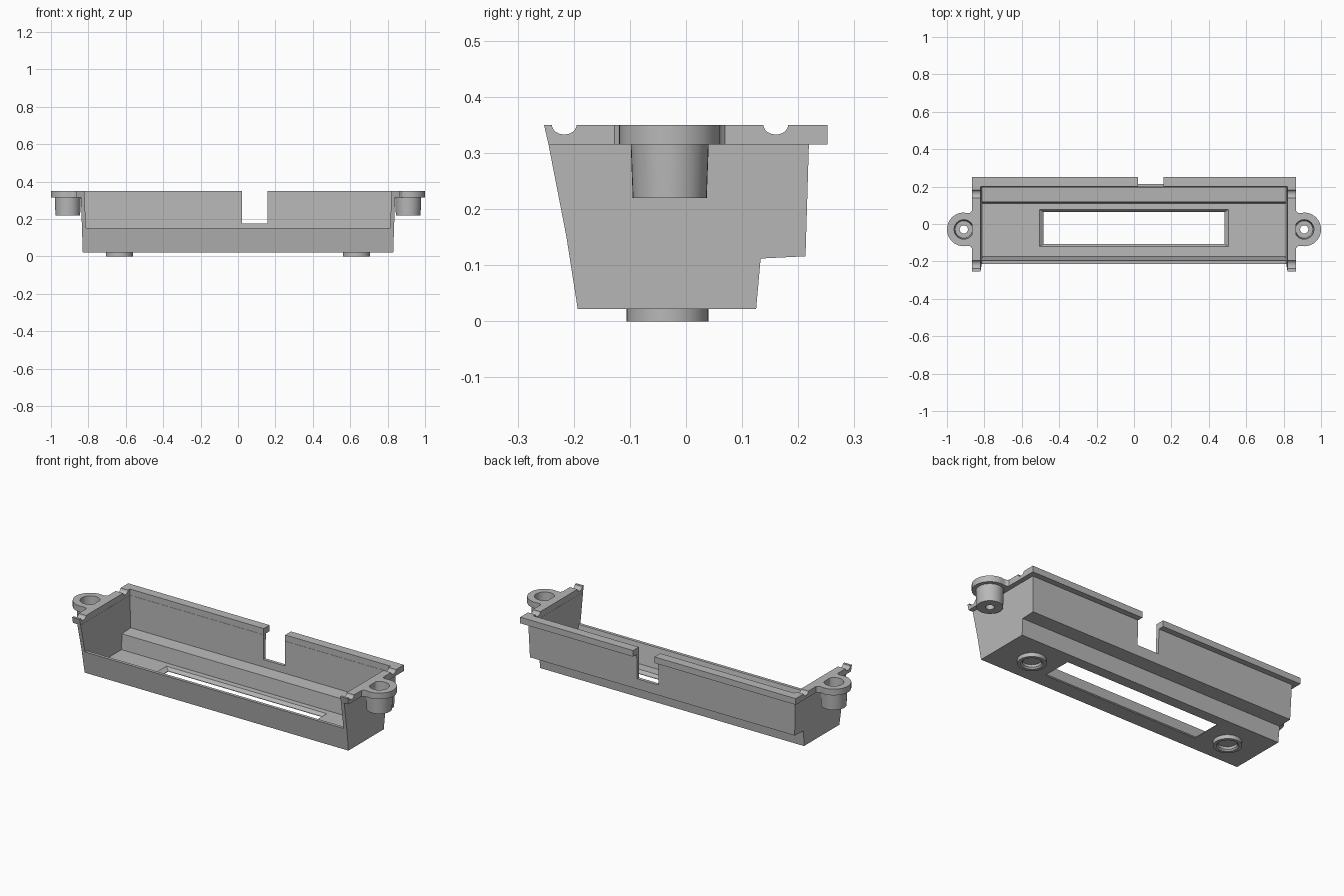
import bpy, bmesh, math

if "Cube" in bpy.data.objects:
    bpy.data.objects.remove(bpy.data.objects["Cube"])

grey = bpy.data.materials.new("plain grey plastic")
grey.diffuse_color = (0.48, 0.48, 0.48, 1)
grey.use_nodes = True
grey.node_tree.nodes["Principled BSDF"].inputs["Base Color"].default_value = grey.diffuse_color


def loft(name, rings):
    """Solid from stacked rings of points, capped at both ends."""
    bm = bmesh.new()
    vs = [[bm.verts.new(p) for p in r] for r in rings]
    n = len(rings[0])
    for a, b in zip(vs, vs[1:]):
        for i in range(n):
            j = (i + 1) % n
            bm.faces.new((a[i], a[j], b[j], b[i]))
    bm.faces.new(vs[0])
    bm.faces.new(vs[-1])
    return finish(name, bm)


def finish(name, bm):
    bmesh.ops.recalc_face_normals(bm, faces=bm.faces[:])
    me = bpy.data.meshes.new(name)
    bm.to_mesh(me)
    bm.free()
    ob = bpy.data.objects.new(name, me)
    bpy.context.collection.objects.link(ob)
    me.materials.append(grey)
    return ob


def prism_x(name, prof, x0, x1):
    """Extrude a (y, z) profile between two x positions given as functions of z."""
    return loft(name, [[(f(z), y, z) for y, z in prof] for f in (x0, x1)])


def box(name, x0, x1, y0, y1, z0, z1):
    return loft(name, [[(x0, y0, z), (x1, y0, z), (x1, y1, z), (x0, y1, z)] for z in (z0, z1)])


def circle(cx, cy, r, z, n=40):
    return [(cx + r * math.cos(2 * math.pi * i / n), cy + r * math.sin(2 * math.pi * i / n), z)
            for i in range(n)]


def turned(name, cx, cy, steps):
    return loft(name, [circle(cx, cy, r, z) for r, z in steps])


def boolean(ob, other, op='DIFFERENCE'):
    m = ob.modifiers.new("bool", 'BOOLEAN')
    m.operation, m.object, m.solver = op, other, 'EXACT'
    bpy.context.view_layer.objects.active = ob
    bpy.ops.object.modifier_apply(modifier=m.name)
    bpy.data.objects.remove(other, do_unlink=True)


def smooth(ob):
    bpy.ops.object.select_all(action='DESELECT')
    ob.select_set(True)
    bpy.context.view_layer.objects.active = ob
    bpy.ops.object.shade_smooth_by_angle(angle=math.radians(30))


# Tray body: drafted, stepped shell with a low front wall
def outer(z):
    return 0.83 + 0.01 * (z - 0.022) / 0.3


def inner(z):
    return 0.81 + 0.01 * (z - 0.04) / 0.3


body = prism_x("tray_body", [(-0.193, 0.022), (0.125, 0.022), (0.133, 0.112), (0.213, 0.116),
                             (0.219, 0.315), (-0.245, 0.315), (-0.213, 0.15)],
               lambda z: -outer(z), outer)
boolean(body, prism_x("cavity", [(-0.175, 0.042), (0.110, 0.042), (0.118, 0.128), (0.196, 0.133),
                                 (0.200, 0.4), (-0.4, 0.4), (-0.4, 0.152), (-0.196, 0.152)],
                      lambda z: -inner(z), inner))
# Cable notch in the back wall
boolean(body, box("notch", 0.022, 0.157, 0.17, 0.3, 0.175, 0.5))
# Display window with chamfered inner edge
win = [(0.484, 0.086, -0.1), (0.484, 0.086, 0.025), (0.505, 0.099, 0.042), (0.505, 0.099, 0.06)]
boolean(body, loft("window", [[(sx * a, -0.0215 + sy * b, z) for sx, sy in
                               ((-1, -1), (1, -1), (1, 1), (-1, 1))] for a, b, z in win]))

# Back lip, split by the notch
box("back_lip_left", -0.867, 0.022, 0.2, 0.252, 0.315, 0.35)
box("back_lip_right", 0.157, 0.867, 0.2, 0.252, 0.315, 0.35)


def dip(cy):
    """Half-round groove across the rail top."""
    return [(cy - 0.022 * math.cos(math.pi * i / 12), 0.35 - 0.017 * math.sin(math.pi * i / 12))
            for i in range(13)]


EY = -0.029
for side, s in (("left", -1), ("right", 1)):
    # Side rail with two grooves
    prof = [(0.2, 0.315), (-0.245, 0.315), (-0.253, 0.35)] + dip(-0.217) + dip(0.16) + [(0.2, 0.35)]
    smooth(prism_x("side_rail_" + side, prof, lambda z: s * 0.82, lambda z: s * 0.867))

    # Screw ear: rounded plate with flared root, boss below and stepped hole
    half = [(0.86, 0.1), (0.868, 0.098), (0.873, 0.092), (0.88, 0.088), (0.89, 0.0875)]
    arc = [(0.91 + 0.09 * math.cos(math.radians(t)), 0.09 * math.sin(math.radians(t)))
           for t in range(90, -91, -6)]
    out = half + arc + [(x, -y) for x, y in reversed(half)]
    ear = loft("screw_ear_" + side, [[(s * x, EY + y, z) for x, y in out] for z in (0.315, 0.35)])
    cx = s * 0.91
    boolean(ear, turned("boss", cx, EY, [(0.066, 0.22), (0.07, 0.33)]), 'UNION')
    boolean(ear, turned("hole", cx, EY, [(0.022, 0.1), (0.022, 0.25), (0.046, 0.25),
                                         (0.052, 0.35), (0.052, 0.4)]))
    smooth(ear)

    # Ring foot under the floor
    foot = turned("ring_foot_" + side, s * 0.634, -0.033, [(0.073, 0), (0.073, 0.024)])
    boolean(foot, turned("bore", s * 0.634, -0.033, [(0.056, -0.01), (0.056, 0), (0.048, 0.008),
                                                     (0.048, 0.05)]))
    smooth(foot)
